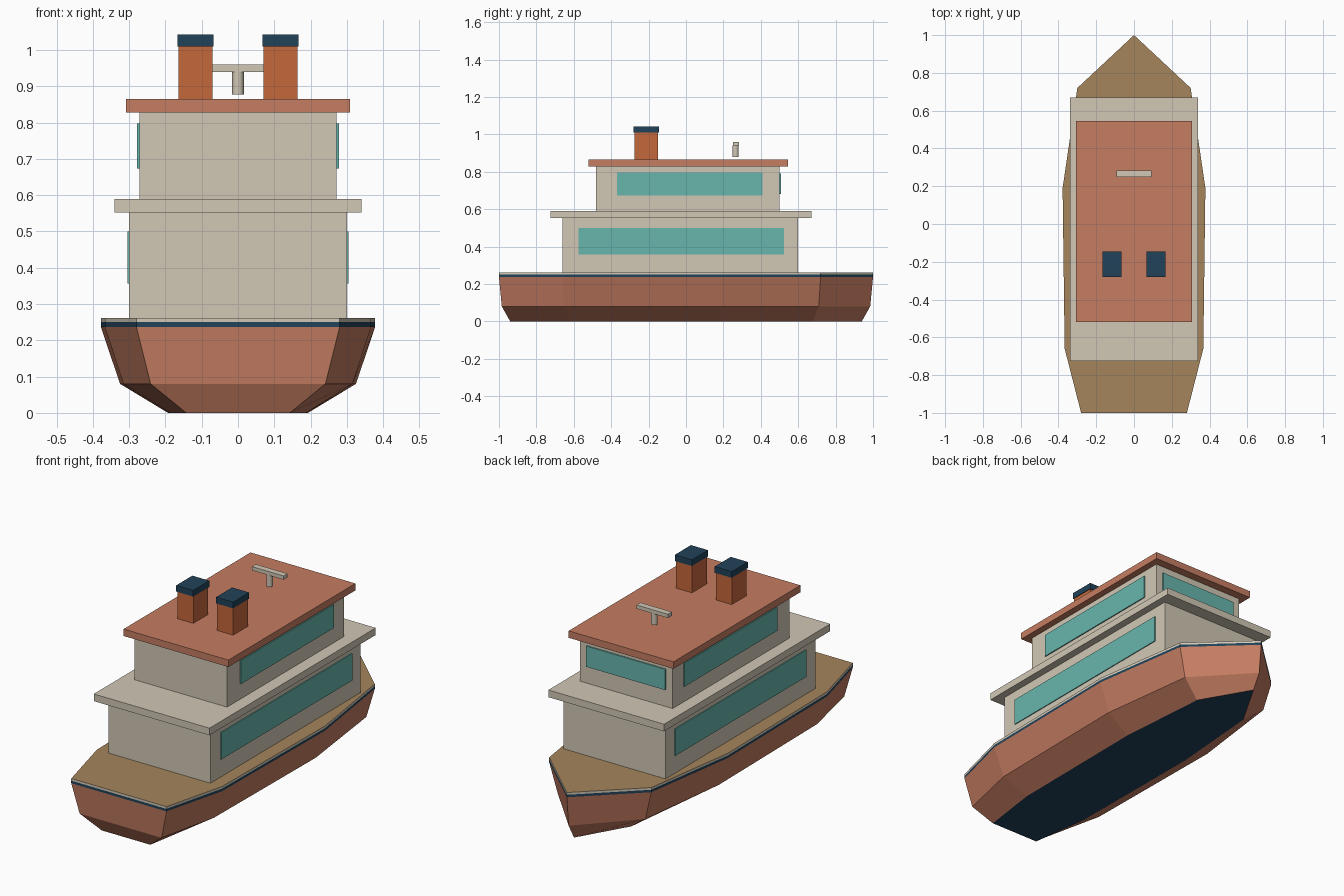
import bpy
import bmesh

cube = bpy.data.objects.get("Cube")
if cube:
    bpy.data.objects.remove(cube, do_unlink=True)


def material(name, rgb):
    mat = bpy.data.materials.new(name)
    mat.use_nodes = True
    linear = [(c / 255) ** 2.2 for c in rgb] + [1]
    mat.diffuse_color = linear
    mat.node_tree.nodes["Principled BSDF"].inputs["Base Color"].default_value = linear
    return mat


red = material("terracotta red", (196, 124, 98))
orange = material("funnel orange", (196, 104, 62))
cream = material("cream paint", (208, 199, 180))
navy = material("navy blue", (38, 68, 90))
teal = material("teal glass", (104, 180, 172))
wood = material("deck wood", (164, 132, 92))


def finish(bm, name, mats):
    bmesh.ops.recalc_face_normals(bm, faces=bm.faces)
    mesh = bpy.data.meshes.new(name)
    bm.to_mesh(mesh)
    bm.free()
    for mat in mats:
        mesh.materials.append(mat)
    obj = bpy.data.objects.new(name, mesh)
    bpy.context.collection.objects.link(obj)
    return obj


def box(name, x, y, z, mat):
    """Box from (min, max) pairs on each axis."""
    bm = bmesh.new()
    bmesh.ops.create_cube(bm, size=1)
    for v in bm.verts:
        for i, (low, high) in enumerate((x, y, z)):
            v.co[i] = high if v.co[i] > 0 else low
    return finish(bm, name, [mat])


def pair(name, x, y, z, mat):
    """A box on each side of the centre line."""
    box("left_" + name, x, y, z, mat)
    box("right_" + name, (-x[1], -x[0]), y, z, mat)


# Hull: one plan outline, scaled into stacked rings
half = [(0.28, -1), (0.367, -0.66), (0.378, 0.19), (0.30, 0.72)]
outline = half + [(0, 1)] + [(-x, y) for x, y in reversed(half)]
levels = [(0, 0.51, 0.94), (0.08, 0.86, 0.985), (0.237, 1, 1), (0.25, 1, 1), (0.262, 1, 1)]
bands = [0, 0, 1, 2]
bm = bmesh.new()
rings = [[bm.verts.new((x * sx, y * sy, z)) for x, y in outline] for z, sx, sy in levels]
count = len(outline)
for band, low, high in zip(bands, rings, rings[1:]):
    for i in range(count):
        j = (i + 1) % count
        bm.faces.new((low[i], low[j], high[j], high[i])).material_index = band
bm.faces.new(rings[0]).material_index = 1
bm.faces.new(rings[-1]).material_index = 3
finish(bm, "hull", [red, navy, cream, wood])

# Decks and roofs
box("lower_cabin", (-0.30, 0.30), (-0.66, 0.60), (0.26, 0.555), cream)
box("promenade_roof", (-0.34, 0.34), (-0.725, 0.67), (0.552, 0.59), cream)
box("upper_cabin", (-0.272, 0.272), (-0.48, 0.50), (0.59, 0.83), cream)
box("top_roof", (-0.308, 0.308), (-0.52, 0.545), (0.828, 0.865), red)

# Windows
pair("lower_window", (0.299, 0.305), (-0.575, 0.525), (0.357, 0.50), teal)
pair("upper_window", (0.271, 0.278), (-0.37, 0.41), (0.673, 0.797), teal)
box("bridge_window", (-0.232, 0.232), (0.499, 0.507), (0.68, 0.79), teal)

# Funnels with caps
pair("funnel", (0.07, 0.164), (-0.275, -0.15), (0.865, 1.012), orange)
pair("funnel_cap", (0.067, 0.167), (-0.28, -0.145), (1.01, 1.043), navy)

# Radar on a short post
bpy.ops.mesh.primitive_cylinder_add(vertices=16, radius=0.016, depth=0.063, location=(0, 0.265, 0.909))
post = bpy.context.object
post.name = "radar_post"
post.data.materials.append(cream)
bpy.ops.object.shade_smooth_by_angle()
box("radar_bar", (-0.093, 0.093), (0.25, 0.283), (0.94, 0.96), cream)
